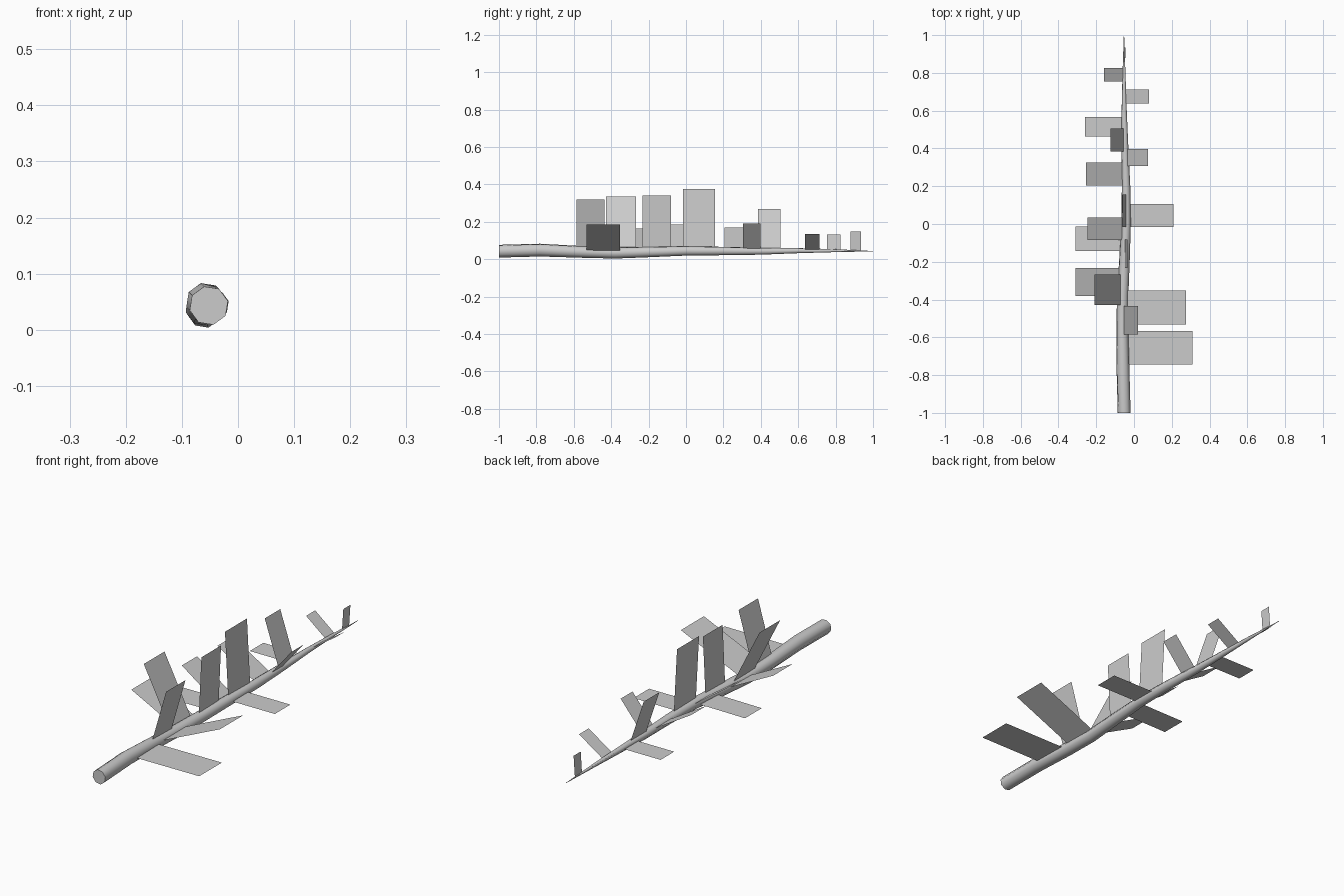
import bpy
import bmesh
from math import cos, sin, pi
from mathutils import Vector

cube = bpy.data.objects.get("Cube")
if cube:
    bpy.data.objects.remove(cube, do_unlink=True)

grey = bpy.data.materials.new("light grey")
grey.use_nodes = True
colour = (0.6, 0.6, 0.6, 1)
grey.diffuse_color = colour
grey.node_tree.nodes["Principled BSDF"].inputs["Base Color"].default_value = colour


def add_object(name, bm):
    mesh = bpy.data.meshes.new(name)
    bm.to_mesh(mesh)
    bm.free()
    mesh.materials.append(grey)
    obj = bpy.data.objects.new(name, mesh)
    bpy.context.collection.objects.link(obj)
    return obj


# Centre line of the stem: x, y, z, radius
path = [(-.052, -1, .043, .035), (-.058, -.78, .049, .035),
        (-.062, -.55, .039, .032), (-.06, -.38, .034, .031),
        (-.051, -.2, .039, .029), (-.042, 0, .045, .026),
        (-.042, .2, .044, .023), (-.048, .4, .043, .019),
        (-.052, .6, .046, .014), (-.053, .8, .046, .008),
        (-.053, 1, .043, .001)]


def stem_centre(y):
    for a, b in zip(path, path[1:]):
        if y <= b[1]:
            t = (y - a[1]) / (b[1] - a[1])
            return Vector(a[:3]).lerp(Vector(b[:3]), t)


# Stem: tapering octagonal tube along the wandering line
SIDES = 8
bm = bmesh.new()
rings = []
for x, y, z, r in path:
    angles = [2 * pi * (i + .3) / SIDES for i in range(SIDES)]
    rings.append([bm.verts.new((x + r * cos(a), y, z + r * sin(a))) for a in angles])
for low, high in zip(rings, rings[1:]):
    for i in range(SIDES):
        j = (i + 1) % SIDES
        bm.faces.new((low[i], low[j], high[j], high[i]))
bm.faces.new(rings[0])
bm.faces.new(rings[-1])
bmesh.ops.recalc_face_normals(bm, faces=bm.faces)
stem = add_object("stem", bm)
bpy.context.view_layer.objects.active = stem
stem.select_set(True)
bpy.ops.object.shade_smooth_by_angle(angle=pi / 3)
stem.select_set(False)

# Leaves: middle y, width, tip x, tip z
leaves = [(-.655, .175, .31, .045), (-.51, .15, .02, .32),
          (-.442, .178, .275, .185), (-.348, .16, -.21, .335),
          (-.307, .15, -.31, .165), (-.157, .152, -.035, .34),
          (-.078, .13, -.31, .04), (-.025, .118, -.245, .187),
          (.07, .17, -.06, .375), (.045, .12, .21, .045),
          (.265, .12, -.255, .17), (.352, .092, .075, .19),
          (.445, .12, -.125, .27), (.515, .105, -.26, .045),
          (.675, .075, .08, .135), (.79, .07, -.16, .132),
          (.907, .055, -.046, .148)]
for n, (y, width, tip_x, tip_z) in enumerate(leaves, 1):
    root = stem_centre(y)
    tip = Vector((tip_x, y, tip_z))
    half = Vector((0, width / 2, 0))
    bm = bmesh.new()
    face = bm.faces.new([bm.verts.new(p) for p in
                         (root - half, tip - half, tip + half, root + half)])
    face.normal_update()
    if face.normal.z < 0:
        face.normal_flip()
    add_object(f"leaf_{n}", bm)
